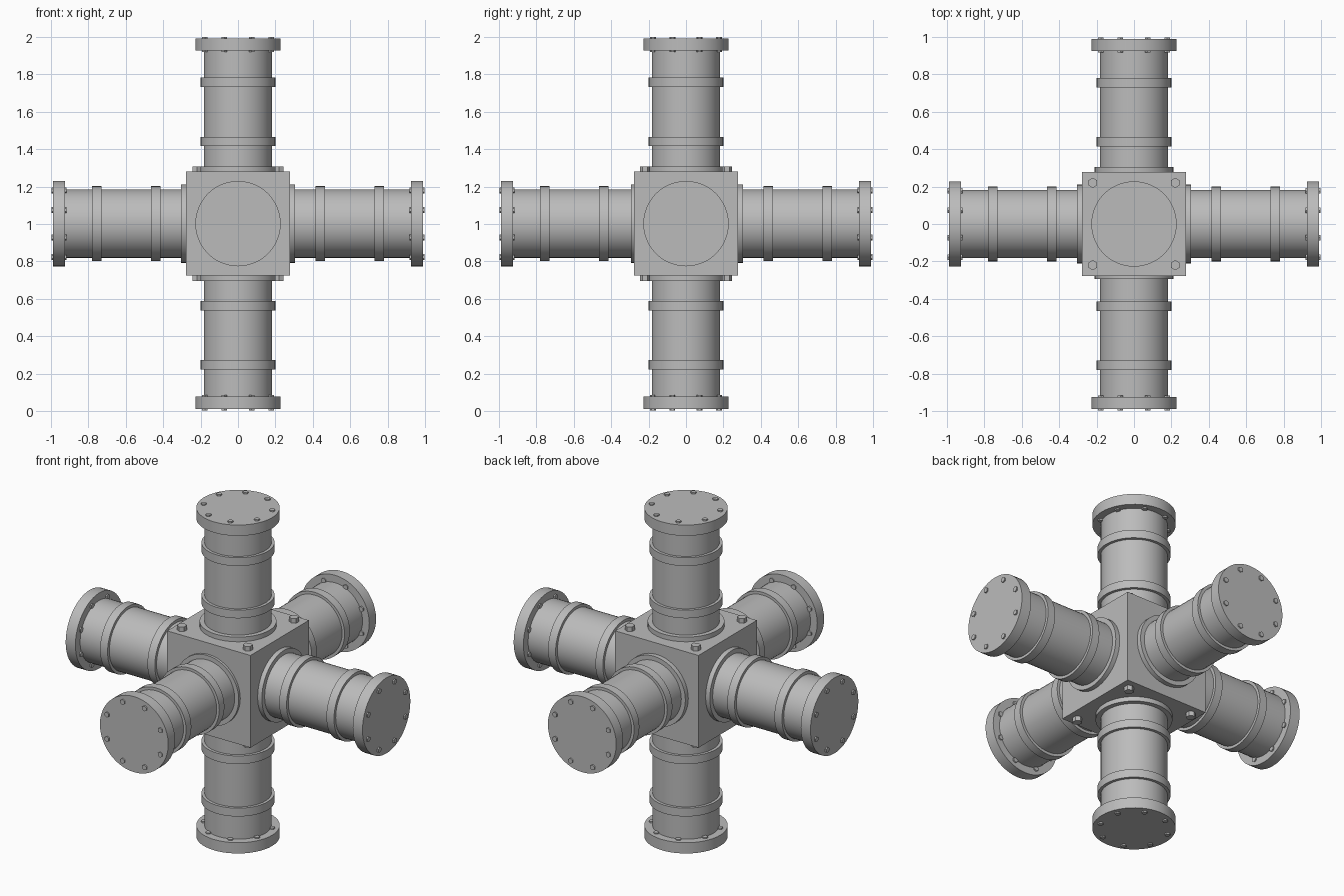
import bpy
import math
from mathutils import Matrix, Vector

cube = bpy.data.objects.get("Cube")
if cube:
    bpy.data.objects.remove(cube, do_unlink=True)

grey = bpy.data.materials.new("plain grey metal")
grey.use_nodes = True
COLOR = (0.5, 0.5, 0.5, 1)
grey.diffuse_color = COLOR
grey.node_tree.nodes["Principled BSDF"].inputs["Base Color"].default_value = COLOR

CENTRE = Vector((0, 0, 1.002))
HALF = 0.278


def finish(name, smooth=True):
    obj = bpy.context.object
    obj.name = name
    obj.data.materials.append(grey)
    if smooth:
        bpy.ops.object.shade_smooth_by_angle(angle=math.radians(35))
    return obj


def cylinder(name, frame, radius, start, end, x=0, y=0, sides=48):
    """Cylinder along the local z axis of an arm frame."""
    bpy.ops.mesh.primitive_cylinder_add(vertices=sides, radius=radius, depth=end - start)
    obj = finish(name, sides > 8)
    obj.matrix_world = frame @ Matrix.Translation((x, y, (start + end) / 2))
    return obj


# Central block
bpy.ops.mesh.primitive_cube_add(size=2 * HALF, location=CENTRE)
finish("central_block", False)

# Six identical flanged pipes
directions = {
    "top": (0, 0, 1), "bottom": (0, 0, -1), "left": (1, 0, 0),
    "right": (-1, 0, 0), "front": (0, -1, 0), "back": (0, 1, 0),
}
for side, direction in directions.items():
    turn = Vector(direction).to_track_quat("Z", "Y").to_matrix().to_4x4()
    frame = Matrix.Translation(CENTRE) @ turn
    collar_end = 0.293 if side == "front" else 0.306
    cylinder(side + "_pipe", frame, 0.183, 0.25, 0.95)
    cylinder(side + "_base_collar", frame, 0.21, 0.27, collar_end)
    cylinder(side + "_inner_band", frame, 0.2, 0.415, 0.464)
    cylinder(side + "_outer_band", frame, 0.2, 0.73, 0.78)
    cylinder(side + "_flange", frame, 0.228, 0.925, 0.99)

    # Bolts passing through the flange
    for i in range(8):
        a = math.radians(22.5 + 45 * i)
        cylinder(side + "_flange_bolt", frame, 0.016, 0.917, 0.998,
                 0.192 * math.cos(a), 0.192 * math.sin(a), sides=6)

    # Hex bolts on the corners of the upper and lower block faces
    if side in ("top", "bottom"):
        for x in (-0.22, 0.22):
            for y in (-0.22, 0.22):
                cylinder(side + "_corner_bolt", frame, 0.027, 0.27, 0.306, x, y, sides=6)
